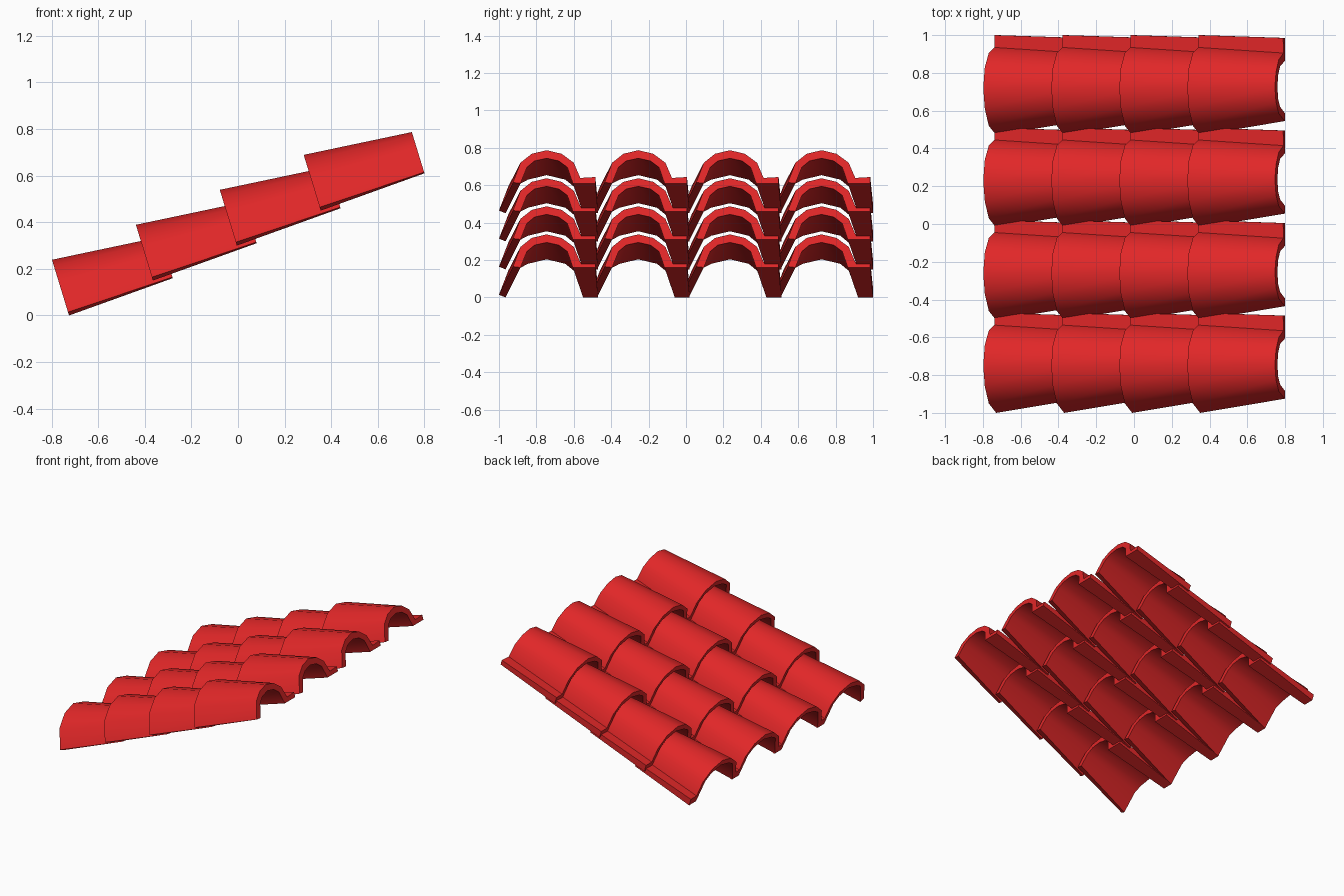
import bpy
import bmesh
import math
from mathutils import Vector

# Remove the default cube
default_cube = bpy.data.objects.get("Cube")
if default_cube:
    bpy.data.objects.remove(default_cube, do_unlink=True)

# Glazed clay colour
clay = bpy.data.materials.new("red clay")
clay.use_nodes = True
red = (0.75, 0.02, 0.021, 1)
clay.diffuse_color = red
clay.node_tree.nodes["Principled BSDF"].inputs["Base Color"].default_value = red

# Tile layout
TILT = math.radians(17)
COURSE_STEP = (0.36, 0, 0.15)
ROW_STEP = (0, 0.49, 0)
CROWN_Y = -0.745

# Cross-sections as (sideways, height): arch, side flange, then the underside
LOWER_END = [
    (-.255, .015), (-.205, .15), (-.115, .222), (-.005, .25),
    (.105, .222), (.18, .15), (.21, .05), (.275, .05), (.275, 0),
    (.195, 0), (.15, .145), (.1, .188), (0, .213),
    (-.1, .188), (-.16, .155), (-.22, 0),
]
UPPER_END = [
    (-.18, .005), (-.14, .115), (-.08, .165), (0, .185),
    (.08, .165), (.145, .115), (.18, .03), (.26, .035), (.26, 0),
    (.14, 0), (.11, .09), (.065, .125), (0, .14),
    (-.065, .125), (-.105, .09), (-.14, 0),
]


def add_section(bm, section, base_x, base_z):
    """Place a cross-section on a plane leaning back with the roof."""
    up = Vector((-math.sin(TILT), 0, math.cos(TILT)))
    return [bm.verts.new(Vector((base_x, CROWN_Y + side, base_z)) + up * height)
            for side, height in section]


def build_tile():
    """Loft one tapered tile between its two end sections."""
    bm = bmesh.new()
    low = add_section(bm, LOWER_END, -0.725, 0)
    high = add_section(bm, UPPER_END, -0.28, 0.16)
    count = len(low)
    for i in range(count):
        j = (i + 1) % count
        bm.faces.new((low[i], low[j], high[j], high[i]))
    bm.faces.new(low)
    bm.faces.new(high)
    bmesh.ops.recalc_face_normals(bm, faces=bm.faces[:])
    mesh = bpy.data.meshes.new("roof_tiles")
    bm.to_mesh(mesh)
    bm.free()
    mesh.materials.append(clay)
    tile = bpy.data.objects.new("roof_tiles", mesh)
    bpy.context.collection.objects.link(tile)
    return tile


def repeat(obj, name, step):
    """Repeat the tile four times along a step."""
    array = obj.modifiers.new(name, 'ARRAY')
    array.count = 4
    array.use_relative_offset = False
    array.use_constant_offset = True
    array.constant_offset_displace = step


# Overlapping courses up the slope, and rows side by side
roof_tiles = build_tile()
bpy.ops.object.select_all(action='DESELECT')
roof_tiles.select_set(True)
bpy.context.view_layer.objects.active = roof_tiles
bpy.ops.object.shade_smooth_by_angle(angle=math.radians(42))
repeat(roof_tiles, "courses", COURSE_STEP)
repeat(roof_tiles, "rows", ROW_STEP)
